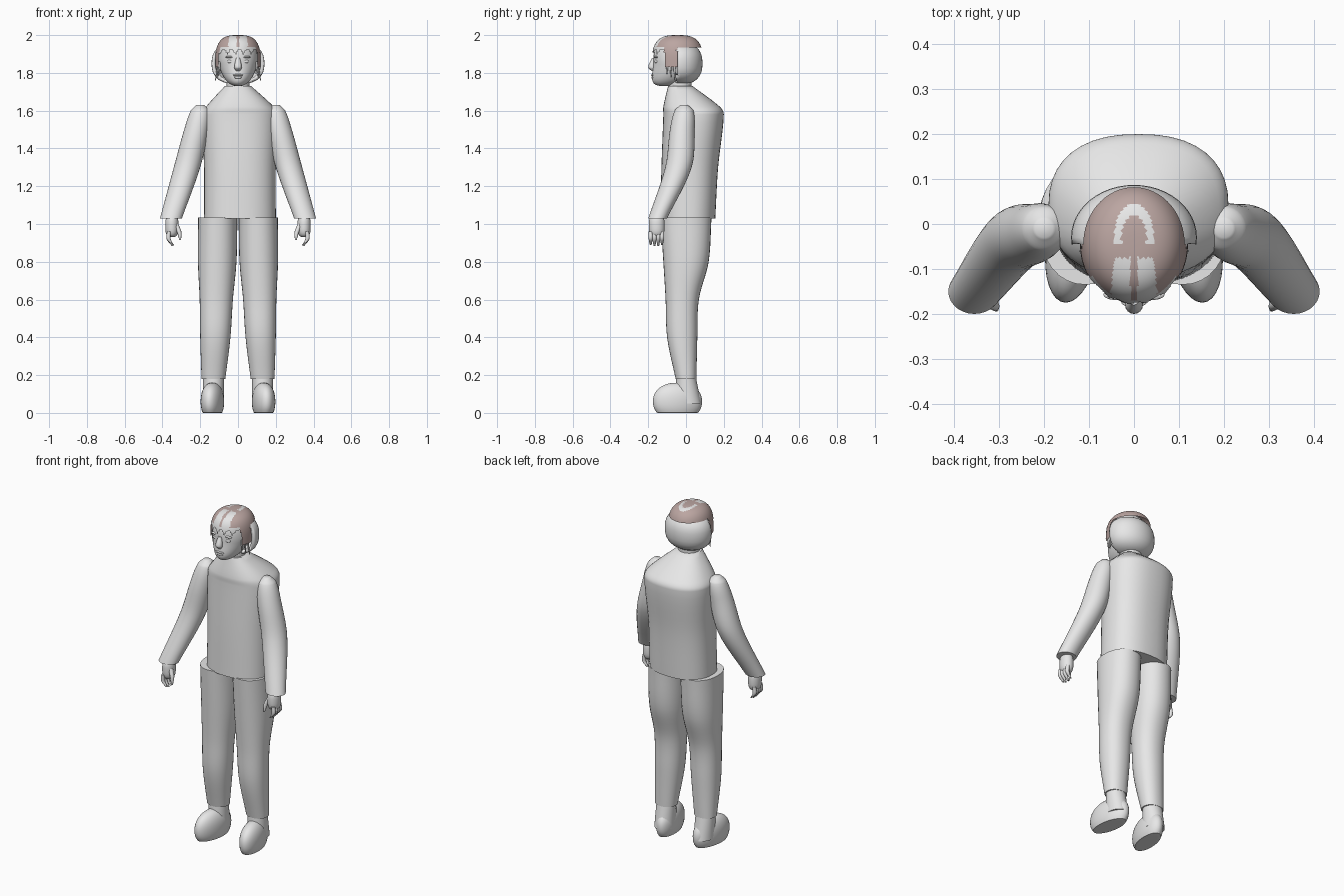
import bpy, bmesh, math
from mathutils import Matrix, Vector

cube = bpy.data.objects.get("Cube")
if cube:
    bpy.data.objects.remove(cube, do_unlink=True)


def material(name, colour):
    made = bpy.data.materials.new(name)
    made.use_nodes = True
    made.diffuse_color = (*colour, 1)
    made.node_tree.nodes["Principled BSDF"].inputs["Base Color"].default_value = (*colour, 1)
    return made


grey = material("light_grey", (0.8, 0.8, 0.8))
brown = material("dull_brown", (0.5, 0.38, 0.36))
parts = []


def add_object(name, mesh):
    part = bpy.data.objects.new(name, mesh)
    bpy.context.collection.objects.link(part)
    parts.append(part)
    return part


def skin(name, rings, sides, square=1.0):
    """Join level rings, each given as height, centre x, centre y, radius x, radius y."""
    bm = bmesh.new()
    loops = []
    for z, x, y, width, depth in rings:
        loop = []
        for step in range(sides):
            angle = math.tau * step / sides
            across, along = math.cos(angle), math.sin(angle)
            across = math.copysign(abs(across) ** square, across)
            along = math.copysign(abs(along) ** square, along)
            loop.append(bm.verts.new((x + width * across, y + depth * along, z)))
        loops.append(loop)
    for lower, upper in zip(loops, loops[1:]):
        for step in range(sides):
            after = (step + 1) % sides
            bm.faces.new((lower[step], lower[after], upper[after], upper[step]))
    bm.faces.new(loops[0])
    bm.faces.new(loops[-1])
    bmesh.ops.recalc_face_normals(bm, faces=bm.faces)
    mesh = bpy.data.meshes.new(name)
    bm.to_mesh(mesh)
    bm.free()
    mesh.materials.append(grey)
    return add_object(name, mesh)


def limb(name, stations, sides=28, square=1.0, steps=6):
    """Smooth tube through stations; a missing second radius makes a round ring."""
    keys = [Vector((*s, s[-1])) if len(s) == 4 else Vector(s) for s in stations]
    last = len(keys) - 1

    def slope(i):
        before, after = keys[max(i - 1, 0)], keys[min(i + 1, last)]
        return (after - before) / (after[0] - before[0])

    rings = []
    for i in range(last):
        start, end = keys[i], keys[i + 1]
        span = end[0] - start[0]
        for step in range(steps):
            t = step / steps
            ease = t * t * (3 - 2 * t)
            leave, arrive = t * (1 - t) ** 2, t * t * (t - 1)
            rings.append(start * (1 - ease) + end * ease
                         + (slope(i) * leave + slope(i + 1) * arrive) * span)
    return skin(name, rings + [keys[last]], sides, square)


def dome(name, centre, radii, power=2, sides=24, levels=14):
    """Closed egg; a higher power makes its profile boxier."""
    x, y, z = centre
    width, depth, height = radii
    rings = []
    for level in range(levels + 1):
        t = -math.cos(math.pi * level / levels)
        scale = max(1 - abs(t) ** power, 1e-6) ** (1 / power)
        rings.append((z + height * t, x, y, width * scale, depth * scale))
    return skin(name, rings, sides)


def reshape(part, rule):
    for vert in part.data.vertices:
        vert.co = rule(*vert.co)


def trim(part, keep):
    bm = bmesh.new()
    bm.from_mesh(part.data)
    gone = [face for face in bm.faces if not keep(*face.calc_center_median())]
    bmesh.ops.delete(bm, geom=gone, context='FACES')
    bm.to_mesh(part.data)
    bm.free()


# Jacket with sloping shoulders and a rounded upper back
limb("jacket", [(1.03, .01, .01, .19, .145), (1.3, .01, .02, .19, .15),
                (1.58, .01, .04, .2, .16), (1.62, .01, .03, .18, .15),
                (1.73, 0, -.03, .07, .065)], sides=40, square=.85)
limb("neck", [(1.66, 0, -.03, .06), (1.84, 0, -.03, .06)])


# Head narrowing forward into the jaw
def jaw(x, y, z):
    drop = max(0, 1.86 - z) / .13
    return x * (1 - drop / 4), y - .06 * drop * drop, z


head = dome("head", (0, -.055, 1.86), (.105, .118, .13), power=2.5, sides=36, levels=28)
reshape(head, jaw)
limb("nose", [(1.88, 0, -.17, .01), (1.83, 0, -.18, .02), (1.81, 0, -.17, .012)], sides=16)
dome("upper_lip", (0, -.175, 1.788), (.028, .01, .006))
dome("lower_lip", (0, -.174, 1.776), (.023, .01, .007))
dome("left_eye", (.04, -.155, 1.86), (.018, .012, .01))
dome("left_brow", (.04, -.157, 1.884), (.028, .012, .006))


# Hair cap with ragged fringe, sideburns and pale streaks
def is_cap(x, y, z):
    if y < -.115:
        return z > 1.895 + .03 * abs(math.sin(x * 75 + 1))
    return z > 1.935 or (y < -.045 and z > 1.835)


def is_pale(x, y, z):
    ring = math.hypot(x / .035, (y + .03) / .06)
    streak = .8 < ring < 1.25 and y > -.045
    parting = y < -.075 and .008 < abs(x) < .036 - y / 10
    fringe = y < -.115 and z < 1.94
    return streak or parting or fringe


hair = dome("hair_cap", (0, -.045, 1.85), (.12, .135, .15), power=3, sides=96, levels=80)
trim(hair, is_cap)
hair.data.materials.append(brown)
for face in hair.data.polygons:
    face.material_index = 0 if is_pale(*face.center) else 1

# Thick hair wrapped around the back of the head
wrap = dome("back_hair", (0, -.03, 1.85), (.14, .117, .11), power=2.5, sides=48)
trim(wrap, lambda x, y, z: y > -.05 and z < 1.95)
shell = wrap.modifiers.new("thickness", 'SOLIDIFY')
shell.thickness = .02
shell.offset = -1

# Loose strands beside the cheek
for n in range(3):
    x, y = .12 - n / 80, -.06 - n / 50
    limb(f"left_strand_{n}", [(1.86, .1, y, .008), (1.76 + n / 60, x, y, .002)], sides=8)

# Arm and hand
limb("left_sleeve", [(1.63, .2, -.01, .02), (1.6, .2, -.01, .05), (1.5, .22, -.02, .065),
                     (1.3, .27, -.04, .07), (1.03, .355, -.15, .058, .05)])
dome("left_palm", (.35, -.155, .99), (.035, .042, .06), power=3)
for n in range(4):
    y = -.187 + n / 50
    tip = .88 + abs(n - 1.5) / 150
    limb(f"left_finger_{n}", [(.96, .365, y, .011), (.92, .367, y, .011),
                              (tip, .345, y, .005)], sides=10)
limb("left_thumb", [(1, .33, -.17, .014), (.96, .312, -.18, .012), (.915, .306, -.19, .005)],
     sides=10)

# Trouser leg
limb("left_trouser_leg", [(1.035, .107, 0, .104, .135), (.8, .11, 0, .102, .12),
                          (.6, .115, -.02, .088), (.4, .12, -.02, .08),
                          (.18, .13, 0, .063, .055)], sides=32, square=.92)


# Flat-soled shoe turned slightly outward
def sole(x, y, z):
    return x - y / 8, y, max(z, 0)


shoe = dome("left_shoe", (.13, -.045, .06), (.06, .13, .1), power=2.2, sides=32, levels=20)
reshape(shoe, sole)
limb("left_ankle", [(.05, .13, .01, .055, .07), (.2, .13, 0, .055, .05)])

# Mirror every left part to the right
for part in parts[:]:
    if part.name.startswith("left"):
        mesh = part.data.copy()
        mesh.transform(Matrix.Scale(-1, 4, (1, 0, 0)))
        mesh.flip_normals()
        add_object(part.name.replace("left", "right"), mesh)

# Smooth shading with crisp hems
bpy.ops.object.select_all(action='DESELECT')
for part in parts:
    part.select_set(True)
bpy.context.view_layer.objects.active = parts[0]
bpy.ops.object.shade_smooth_by_angle(angle=math.radians(45))
